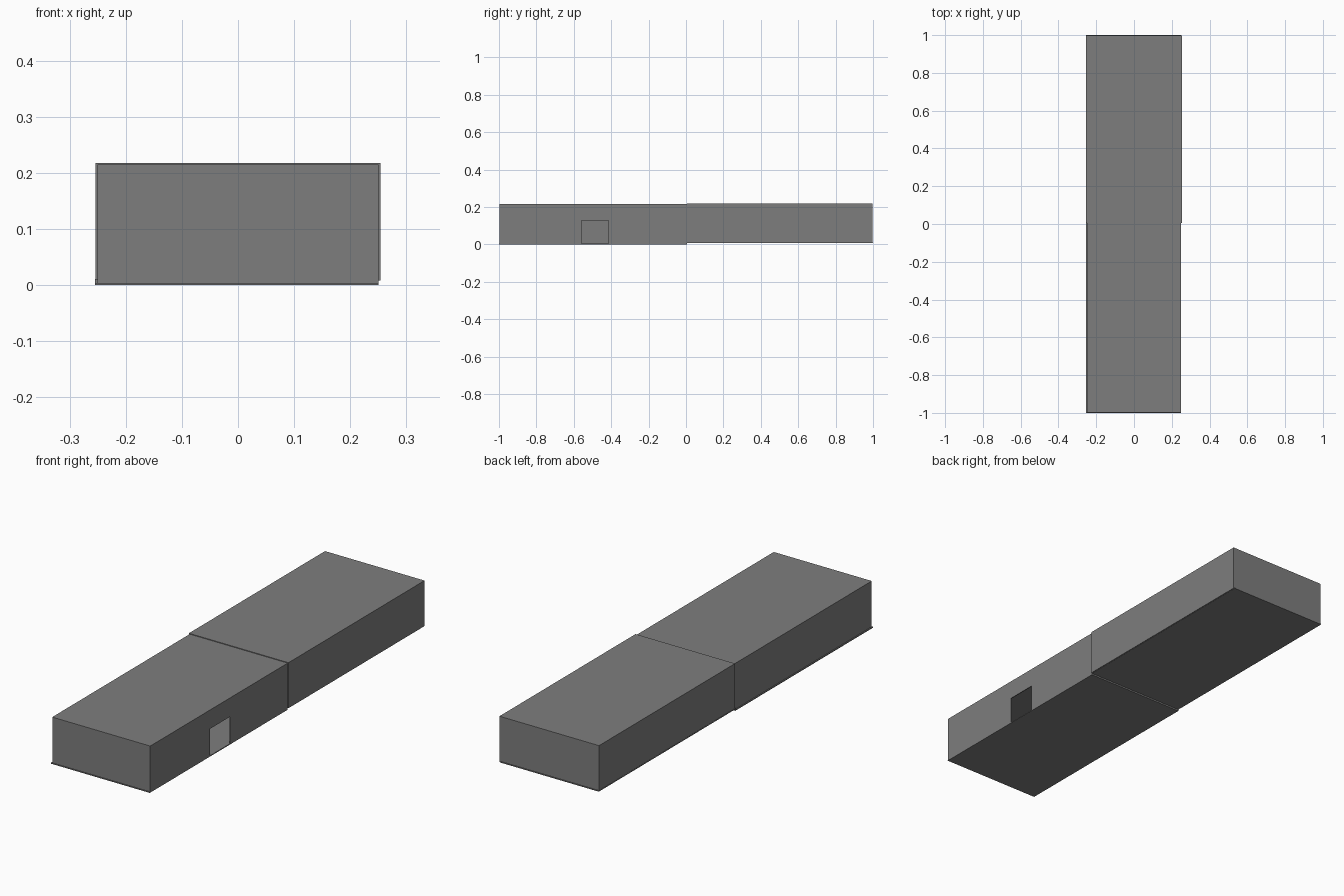
import bpy

if "Cube" in bpy.data.objects:
    bpy.data.objects.remove(bpy.data.objects["Cube"])

T = 0.004  # panel thickness

# Dark grey panel colour
dark = bpy.data.materials.new("dark_grey")
dark.diffuse_color = (0.208, 0.208, 0.208, 1)
dark.use_nodes = True
dark.node_tree.nodes["Principled BSDF"].inputs["Base Color"].default_value = dark.diffuse_color


def box(name, x0, x1, y0, y1, z0, z1):
    """Axis-aligned box from its limits."""
    bpy.ops.mesh.primitive_cube_add(size=1)
    ob = bpy.context.object
    ob.name = name
    for v in ob.data.vertices:
        v.co = ((x0, x1)[v.co.x > 0], (y0, y1)[v.co.y > 0], (z0, z1)[v.co.z > 0])
    ob.data.materials.append(dark)
    return ob


def room_shell(prefix, x, y0, y1, z0, z1, end_y):
    """Thin floor, roof, left wall and end wall; floor overhangs left."""
    left = -x
    box(prefix + "_floor", -0.255, x - T, y0, y1, z0, z0 + T)
    box(prefix + "_roof", left, x, y0, y1, z1 - T, z1)
    box(prefix + "_left_wall", left, left + T, y0, y1, z0 + T, z1 - T)
    box(prefix + "_end_wall", left + T, x - T, end_y, end_y + T, z0 + T, z1 - T)


# Front half, with the doorway in its right wall
room_shell("front", 0.25, -0.997, 0.005, 0.0, 0.215, -0.997)
box("front_floor_lip", -0.255, 0.25, -1.0, -0.997, 0.0, T)
wall = box("front_right_wall", 0.25 - T, 0.25, -0.997, 0.005, 0.0, 0.211)
cutter = box("doorway_cutter", 0.2, 0.3, -0.56, -0.415, T, 0.128)
cutter.hide_render = True
cutter.hide_set(True)
mod = wall.modifiers.new("doorway", 'BOOLEAN')
mod.object = cutter
mod.solver = 'EXACT'

# Riser closing the step between the two floors
box("floor_step", -0.255, 0.25 - T, 0.005 - T, 0.005, T, 0.007 + T)

# Back half, slightly larger and raised
room_shell("back", 0.254, 0.005, 0.997, 0.007, 0.218, 0.993)
box("back_floor_lip", -0.255, 0.25, 0.997, 1.0, 0.007, 0.007 + T)
box("back_right_wall", 0.25, 0.254, 0.005, 0.997, 0.008, 0.214)
